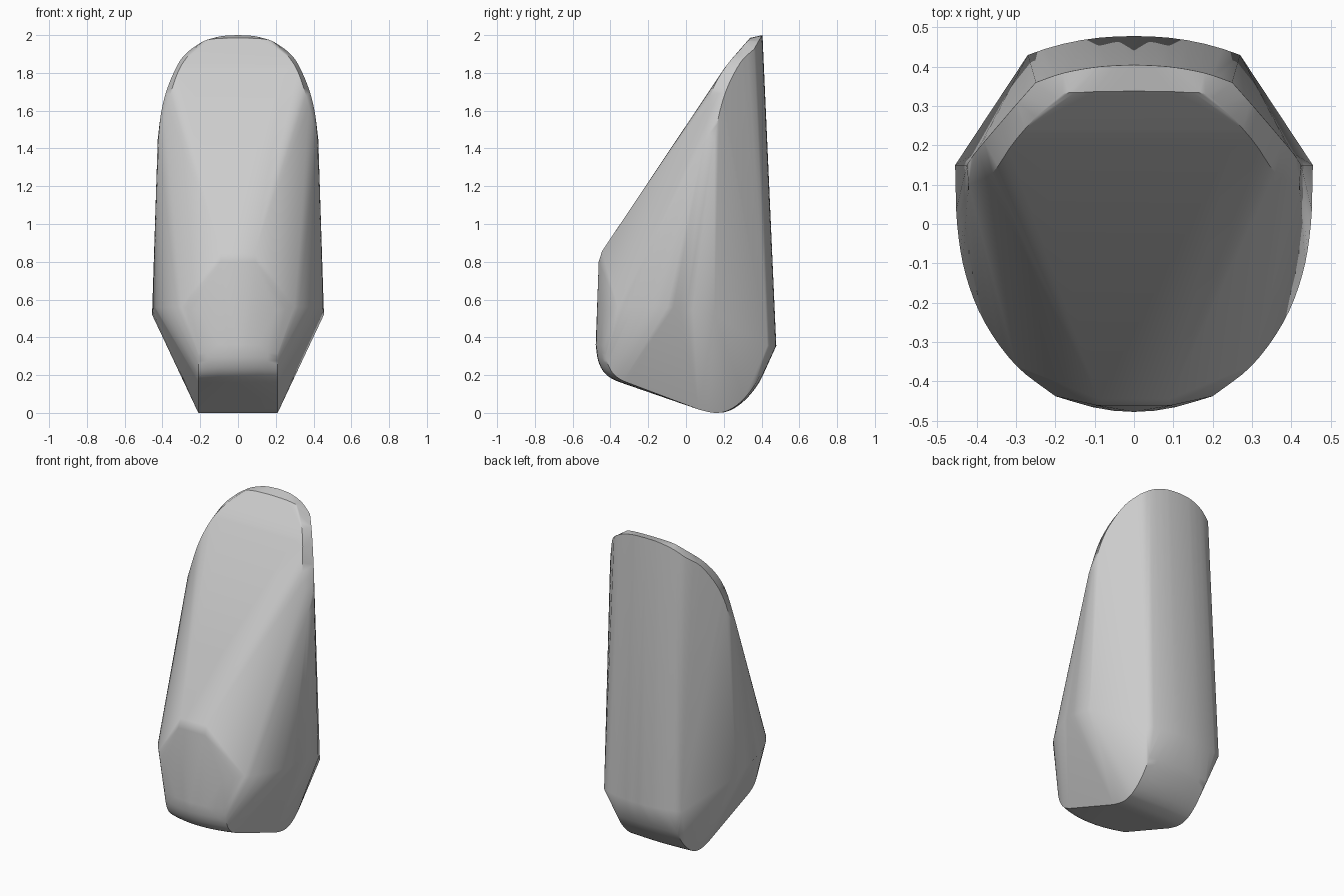
import bpy, bmesh, math
from mathutils import Vector

cube = bpy.data.objects.get("Cube")
if cube:
    bpy.data.objects.remove(cube, do_unlink=True)


def smooth_path(points, steps=4):
    """Catmull-Rom curve through a few guide points."""
    p = [Vector(q) for q in points]
    p = [2 * p[0] - p[1]] + p + [2 * p[-1] - p[-2]]
    out = []
    for a, b, c, d in zip(p, p[1:], p[2:], p[3:]):
        for i in range(steps):
            t = i / steps
            out.append(0.5 * (2 * b + (c - a) * t + (2 * a - 5 * b + 4 * c - d) * t * t
                              + (3 * b - a - 3 * c + d) * t ** 3))
    return out + [p[-2]]


# Guide curves for one half of the body
half = []

# Widest outline around the sides and front
half += smooth_path([(.455, .15, .52), (.45, 0, .55), (.428, -.13, .56),
                     (.38, -.25, .56), (.3, -.36, .56), (.2, -.438, .54)])

# Arched upper rim at the back
half += smooth_path([(.425, .15, 1.45), (.405, .18, 1.6), (.37, .222, 1.73),
                     (.31, .292, 1.86), (.25, .36, 1.925)])
half += smooth_path([(.25, .36, 1.925), (.18, .384, 1.968),
                     (.09, .4, 1.994), (0, .405, 2)])

# Inner line of the rim, where the front slope rolls over
half += smooth_path([(.421, .1, 1.45), (.36, .13, 1.68), (.3, .215, 1.84),
                     (.2, .32, 1.955), (.13, .335, 1.98), (0, .338, 1.985)])
half += [Vector(q) for q in ((.25, .2, 1.82), (.09, -.445, .855), (.092, -.462, .8))]

# Lower edge of the back wall
for i in range(7):
    t = i / 6
    half.append(Vector((.27 * t, .478 - .048 * t ** 2.2, .355)))

# Rounded underside: one side profile swept across with a slight bow
underside = smooth_path([(0, -.478, .36), (0, -.465, .275), (0, -.43, .21),
                         (0, -.37, .17), (0, -.27, .138)])
underside += smooth_path([(0, .07, .018), (0, .16, 0), (0, .24, .016),
                          (0, .32, .075), (0, .39, .165), (0, .43, .26)])
for i in range(5):
    t = i / 4
    for q in underside:
        bow = 1 - (.1 if q.y < 0 else .04) * t * t
        half.append(Vector((.21 * t, q.y * bow, q.z)))

# Mirror the guides and wrap them in one skin
bm = bmesh.new()
for q in half:
    for side in (1, -1):
        bm.verts.new((q.x * side, q.y, q.z))
bmesh.ops.remove_doubles(bm, verts=bm.verts, dist=.002)
bmesh.ops.convex_hull(bm, input=bm.verts)
loose = [v for v in bm.verts if not v.link_faces]
bmesh.ops.delete(bm, geom=loose, context='VERTS')
bmesh.ops.dissolve_limit(bm, angle_limit=math.radians(.8),
                         verts=bm.verts, edges=bm.edges)
bmesh.ops.recalc_face_normals(bm, faces=bm.faces)
mesh = bpy.data.meshes.new("body")
bm.to_mesh(mesh)
bm.free()
body = bpy.data.objects.new("body", mesh)
bpy.context.collection.objects.link(body)

# Plain grey finish
grey = bpy.data.materials.new("plain_grey")
grey.use_nodes = True
colour = (.6, .6, .6, 1)
grey.diffuse_color = colour
grey.node_tree.nodes["Principled BSDF"].inputs["Base Color"].default_value = colour
mesh.materials.append(grey)

# Soft shading with crisp rim and chamfers
bpy.ops.object.select_all(action='DESELECT')
body.select_set(True)
bpy.context.view_layer.objects.active = body
bpy.ops.object.shade_smooth_by_angle(angle=math.radians(32))
weighted = body.modifiers.new("even_shading", 'WEIGHTED_NORMAL')
weighted.keep_sharp = True
